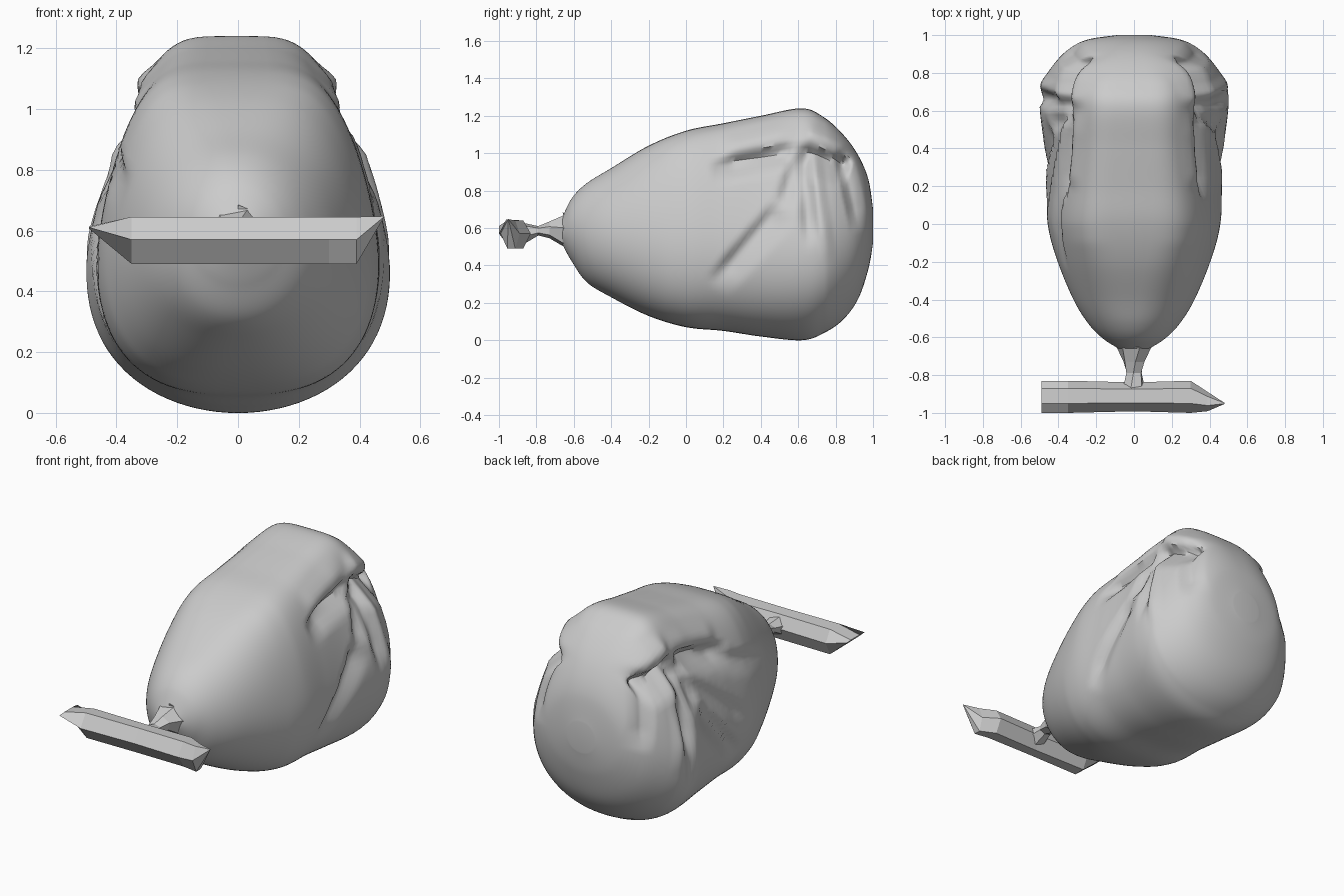
import bpy, bmesh, math
from mathutils import Vector

cube = bpy.data.objects.get("Cube")
if cube:
    bpy.data.objects.remove(cube, do_unlink=True)

grey = bpy.data.materials.new("soft grey")
grey.use_nodes = True
grey.diffuse_color = (0.6, 0.6, 0.6, 1)
grey.node_tree.nodes["Principled BSDF"].inputs["Base Color"].default_value = (0.6, 0.6, 0.6, 1)


def loft(name, rings, angle):
    """Skin closed rings of points, cap the ends and shade by angle."""
    bm = bmesh.new()
    loops = [[bm.verts.new(p) for p in ring] for ring in rings]
    for a, b in zip(loops, loops[1:]):
        count = len(a)
        for i in range(count):
            j = (i + 1) % count
            bm.faces.new((a[i], a[j], b[j], b[i]))
    bm.faces.new(loops[0])
    bm.faces.new(loops[-1])
    bmesh.ops.recalc_face_normals(bm, faces=bm.faces)
    mesh = bpy.data.meshes.new(name)
    bm.to_mesh(mesh)
    bm.free()
    mesh.materials.append(grey)
    obj = bpy.data.objects.new(name, mesh)
    bpy.context.collection.objects.link(obj)
    if angle:
        bpy.ops.object.select_all(action='DESELECT')
        obj.select_set(True)
        bpy.context.view_layer.objects.active = obj
        bpy.ops.object.shade_smooth_by_angle(angle=math.radians(angle))
    return obj


def clamp(value):
    return max(0, min(1, value))


def catmull(points, steps):
    """Smooth interpolation through rows of numbers."""
    rows = [points[0]] + points + [points[-1]]
    out = []
    for k in range(len(points) - 1):
        a, b, c, d = rows[k:k + 4]
        for s in range(steps):
            t = s / steps
            out.append([q + t / 2 * (r - p + t * (2*p - 5*q + 4*r - w + t * (3*(q - r) + w - p)))
                        for p, q, r, w in zip(a, b, c, d)])
    return out + [points[-1]]


# Pouch stations: y, half width, bottom z, top z
stations = [
    (-0.66, 0.08, 0.51, 0.66), (-0.61, 0.16, 0.42, 0.76), (-0.53, 0.24, 0.31, 0.84),
    (-0.4, 0.32, 0.23, 0.92), (-0.2, 0.4, 0.13, 1.04), (0, 0.45, 0.07, 1.12),
    (0.2, 0.455, 0.05, 1.16), (0.4, 0.46, 0.02, 1.2), (0.62, 0.48, 0, 1.24),
    (0.74, 0.47, 0.04, 1.19), (0.84, 0.42, 0.11, 1.1), (0.92, 0.35, 0.22, 0.99),
    (0.975, 0.25, 0.38, 0.86), (1, 0.09, 0.52, 0.7)]

# Folds: start, end as (y, z), depth, width; each lies to the left of its line
shared_folds = [
    ((0.9, 0.97), (0.6, 1.07), 0.11, 0.17),
    ((0.6, 1.07), (0.12, 0.96), 0.09, 0.14),
    ((0.2, 0.98), (0.6, 1.08), -0.03, 0.11),
    ((0.6, 1.08), (0.9, 0.98), -0.05, 0.11),
    ((0.55, 1.0), (0.47, 0.72), 0.06, 0.14),
    ((0.48, 0.76), (0.1, 0.33), 0.06, 0.16),
    ((0.58, 1.04), (0.62, 0.5), 0.06, 0.1),
    ((0.63, 1.04), (0.72, 0.42), -0.03, 0.09),
    ((0.78, 1.02), (0.88, 0.58), 0.06, 0.11)]
right_folds = [
    ((0.58, 1.06), (-0.25, 0.78), 0.04, 0.14),
    ((0.56, 0.95), (0.0, 0.5), 0.04, 0.14),
    ((0.66, 0.9), (0.6, 0.25), 0.04, 0.1)]


def fold_depth(y, z, folds):
    p, total = Vector((y, z)), 0
    for start, end, depth, width in folds:
        a, line = Vector(start), Vector(end) - Vector(start)
        t = (p - a).dot(line) / line.length_squared
        side = line.cross(p - a) / line.length
        if 0 < t < 1 and 0 <= side < width:
            fade = min(1, t * 6, (1 - t) * 4) * min(1, side / 0.045)
            total += depth * fade * (1 - side / width)
    return min(total, 0.12)


# Pouch body: boxy sections in front, egg-shaped behind, pleated on both sides
around = 112
rings = []
for y, width, low, high in catmull(stations, 9):
    blend = clamp((y + 0.6) / 0.5) * clamp((1.05 - y) / 0.3)
    front = clamp((0.6 - y) / 0.6)
    ring = []
    for i in range(around):
        angle = math.tau * i / around
        c, s = math.cos(angle), math.sin(angle)
        crown = 0.53 if c > 0 else 0.58
        fullness = crown if s > 0 else 0.3 * front
        x = width * abs(c) ** (1 - fullness * blend)
        x *= 1 - (0.3 - 0.15 * front) * blend * s
        z = (low + high) / 2 + (high - low) / 2 * s
        folds = shared_folds + (right_folds if c < 0 else [])
        x -= fold_depth(y, z, folds) * min(1, x * 4)
        ring.append((math.copysign(max(x, 0), c), y, z))
    rings.append(ring)
loft("pouch_body", rings, 50)

# Gathered neck, pinched and flared in flat facets
neck = [(-0.6, 0.13, 0.11, 0.58), (-0.66, 0.09, 0.085, 0.585), (-0.73, 0.06, 0.045, 0.59),
        (-0.79, 0.045, 0.025, 0.585), (-0.87, 0.06, 0.06, 0.57)]
loft("gathered_neck", [[(w * math.cos(math.tau * i / 6 + k * 0.2), y,
                         z + h * math.sin(math.tau * i / 6 + k * 0.2)) for i in range(6)]
                       for k, (y, w, h, z) in enumerate(neck)], 0)

# Small upright fold of cloth where the neck meets the pouch
loft("neck_tab", [[(0, -0.64, 0.62), (0.1, -0.64, 0.62), (0.06, -0.6, 0.62)],
                  [(0, -0.66, 0.685), (0.07, -0.645, 0.655), (0.04, -0.63, 0.66)]], 0)

# Toggle bar: faceted section, wedge at one end and a point at the other
section = [(-0.95, 0.645), (-0.87, 0.64), (-0.83, 0.57), (-0.87, 0.49), (-0.94, 0.49), (-1, 0.57)]
# x, y scale, z scale, y pivot, z pivot
bar = [(-0.49, 1, 0.05, -0.915, 0.61), (-0.35, 1, 1, -0.915, 0.57), (0, 0.9, 1, -0.915, 0.57),
       (0.3, 1, 1, -0.915, 0.57), (0.39, 0.6, 1, -0.94, 0.57), (0.48, 0.03, 0.03, -0.95, 0.645)]
loft("toggle_bar", [[(x, py + (y + 0.915) * sy, pz + (z - 0.57) * sz) for y, z in section]
                    for x, sy, sz, py, pz in bar], 0)
